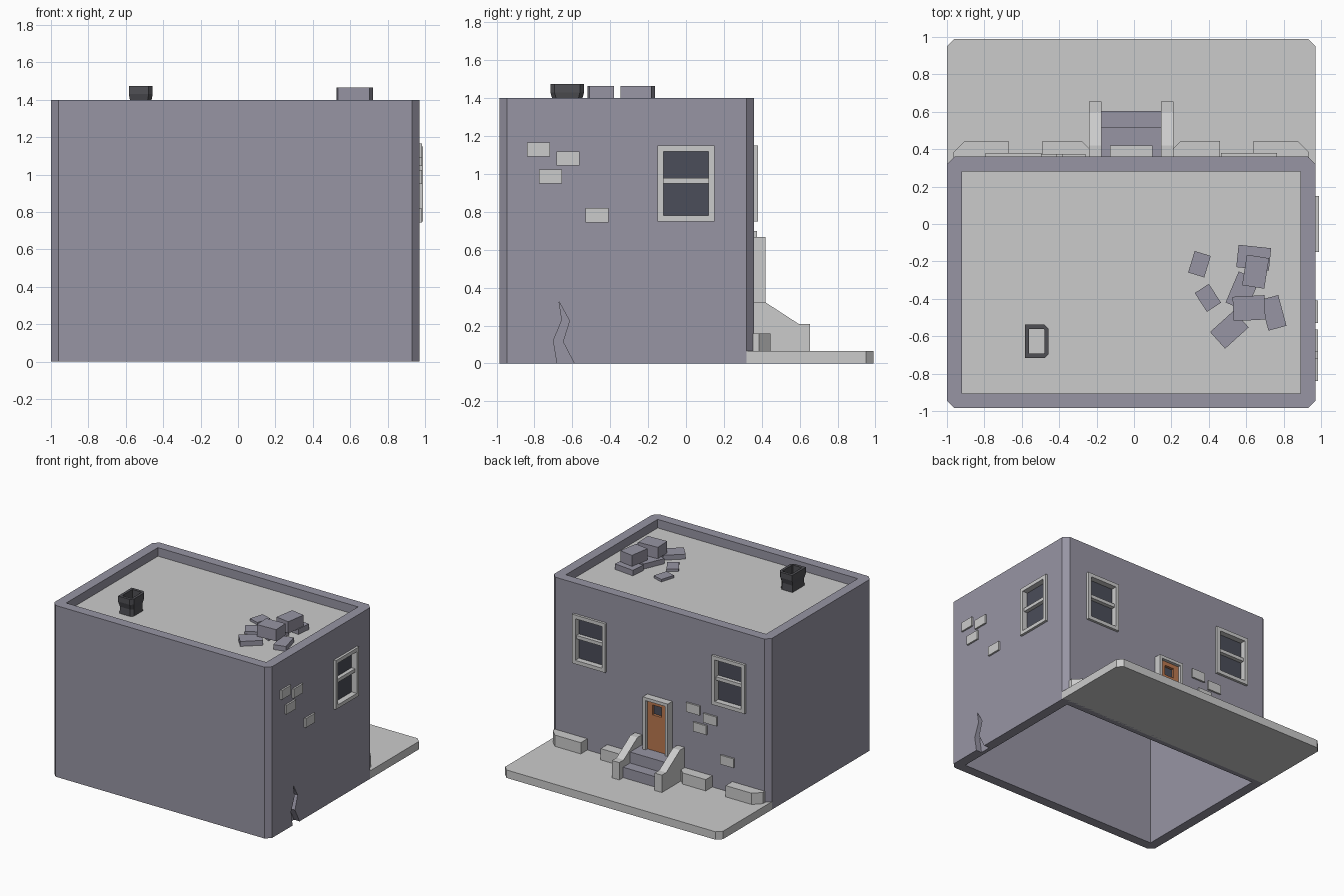
import bpy, bmesh, math
from mathutils import Matrix, Vector

if "Cube" in bpy.data.objects:
    bpy.data.objects.remove(bpy.data.objects["Cube"])

CX = -0.015          # symmetry line of the house
XR, YB = 0.97, 0.36  # outer planes of right and back walls


def mat(name, col):
    m = bpy.data.materials.new(name)
    m.diffuse_color = (*col, 1)
    m.use_nodes = True
    m.node_tree.nodes["Principled BSDF"].inputs["Base Color"].default_value = m.diffuse_color
    return m


WALL = mat("wall_grey", (0.31, 0.30, 0.37))
GLASS = mat("dark_glass", (0.07, 0.075, 0.10))
DARK = mat("soot", (0.08, 0.08, 0.09))
WOOD = mat("door_orange", (0.50, 0.19, 0.08))


def finish(name, bm, material=None):
    bmesh.ops.recalc_face_normals(bm, faces=bm.faces)
    me = bpy.data.meshes.new(name)
    bm.to_mesh(me)
    bm.free()
    ob = bpy.data.objects.new(name, me)
    bpy.context.collection.objects.link(ob)
    if material:
        me.materials.append(material)
    return ob


def boxes(name, items, material=None):
    """One object from boxes given as (x0, x1, y0, y1, z0, z1)."""
    bm = bmesh.new()
    for x0, x1, y0, y1, z0, z1 in items:
        m = Matrix.Translation(((x0 + x1) / 2, (y0 + y1) / 2, (z0 + z1) / 2))
        m = m @ Matrix.Diagonal((abs(x1 - x0), abs(y1 - y0), abs(z1 - z0), 1))
        bmesh.ops.create_cube(bm, size=1, matrix=m)
    return finish(name, bm, material)


def prism(name, pts, offset, material=None):
    """Extrude a closed polygon of 3D points by an offset."""
    bm = bmesh.new()
    f = bm.faces.new([bm.verts.new(p) for p in pts])
    r = bmesh.ops.extrude_face_region(bm, geom=[f], use_keep_orig=True)
    vs = [v for v in r["geom"] if isinstance(v, bmesh.types.BMVert)]
    bmesh.ops.translate(bm, verts=vs, vec=Vector(offset))
    return finish(name, bm, material)


def cut(ob, cutter):
    md = ob.modifiers.new("cut", "BOOLEAN")
    md.operation, md.solver, md.object = "DIFFERENCE", "EXACT", cutter
    cutter.hide_render = True
    bpy.context.view_layer.objects.active = ob
    bpy.ops.object.modifier_apply(modifier=md.name)
    bpy.data.objects.remove(cutter)


def on_wall(side, u0, u1, d0, d1, z0, z1):
    """Box on a wall: u runs along it, d is distance outward."""
    if side == "right":
        return (XR + d0, XR + d1, u0, u1, z0, z1)
    return (u0, u1, YB + d0, YB + d1, z0, z1)


# hollow walls with chamfered corners
c = 0.04
x0, x1, y0, y1 = -1, XR, -0.985, YB
walls = prism("walls", [(x0 + c, y0, 0), (x1 - c, y0, 0), (x1, y0 + c, 0), (x1, y1 - c, 0),
                        (x1 - c, y1, 0), (x0 + c, y1, 0), (x0, y1 - c, 0), (x0, y0 + c, 0)],
              (0, 0, 1.4), WALL)
cut(walls, boxes("interior_cutter", [(-0.92, 0.89, -0.905, 0.28, -0.2, 1.6)]))

# crack at the foot of the right wall
crack = [(-0.68, -0.05), (-0.68, 0), (-0.70, 0.12), (-0.655, 0.23), (-0.67, 0.325),
         (-0.615, 0.225), (-0.65, 0.115), (-0.59, 0), (-0.59, -0.05)]
cut(walls, prism("crack_cutter", [(XR - 0.05, y, z) for y, z in crack], (0.2, 0, 0)))

# flat roof and paved yard
boxes("roof", [(-0.93, 0.90, -0.915, 0.29, 1.31, 1.33)])
prism("yard_slab", [(-1, 0.32, 0), (XR, 0.32, 0), (XR, 0.95, 0), (XR - c, 0.99, 0),
                    (-1 + c, 0.99, 0), (-1, 0.95, 0)], (0, 0, 0.065))

# recessed windows
for i, (side, u) in enumerate([("right", 0.0), ("back", 0.615), ("back", -0.645)]):
    a, b, lo, hi, t = u - 0.15, u + 0.15, 0.75, 1.15, 0.03
    cut(walls, boxes("window_cutter", [on_wall(side, a + 0.01, b - 0.01, -0.03, 0.1, lo + 0.01, hi - 0.01)]))
    boxes(f"window_frame_{i}", [on_wall(side, *r) for r in (
        (a, a + t, -0.03, 0.02, lo, hi), (b - t, b, -0.03, 0.02, lo, hi),
        (a + t, b - t, -0.03, 0.02, lo, lo + t), (a + t, b - t, -0.03, 0.02, hi - t, hi),
        (a + t, b - t, -0.03, 0.005, 0.95, 0.978))])
    boxes(f"window_glass_{i}", [on_wall(side, a + t, b - t, -0.035, -0.027, lo + t, hi - t)], GLASS)

# exposed bricks: same pattern on both walls
pattern = [(0, 0), (0.155, -0.047), (0.063, -0.143), (0.31, -0.347)]
for side, u, top, s in (("right", -0.84, 1.167, 1), ("back", -0.26, 0.70, -1)):
    boxes(f"bricks_{side}", [on_wall(side, u + s * du, u + s * (du + 0.122), -0.01, 0.014,
                                     top + dz - 0.075, top + dz) for du, dz in pattern])

# door with frame and small window
a, b, t = CX - 0.113, CX + 0.113, 0.025
boxes("door_frame", [(a, a + t, 0.35, 0.42, 0.2, 0.668), (b - t, b, 0.35, 0.42, 0.2, 0.668),
                     (a + t, b - t, 0.35, 0.42, 0.643, 0.668)])
door = boxes("door", [(a + t, b - t, 0.35, 0.395, 0.235, 0.643)], WOOD)
cut(door, boxes("door_cutter", [(CX - 0.042, CX + 0.042, 0.37, 0.5, 0.53, 0.61)]))
boxes("door_glass", [(CX - 0.042, CX + 0.042, 0.365, 0.373, 0.53, 0.61)], GLASS)

# steps and sloped side walls
boxes("steps", [(CX - 0.16, CX + 0.16, 0.35, 0.515, 0.06, 0.24),
                (CX - 0.16, CX + 0.16, 0.515, 0.605, 0.06, 0.15)], WALL)
rail = [(0.35, 0.06), (0.655, 0.06), (0.655, 0.207), (0.597, 0.207), (0.42, 0.322), (0.35, 0.322)]
for s in (-1, 1):
    prism(f"step_wall_{s}", [(CX + s * 0.16, y, z) for y, z in rail], (s * 0.065, 0, 0))

# foundation stones, mirrored, with one cut corner each
for s in (-1, 1):
    for n, (near, far, outer, k) in enumerate([(0.225, 0.475, False, 0.04), (0.655, 0.95, True, 0.06)]):
        if outer:
            p = [(near, 0.35), (near, 0.445), (far - k, 0.445), (far, 0.445 - k), (far, 0.35)]
        else:
            p = [(near, 0.35), (near, 0.445 - k), (near + k, 0.445), (far, 0.445), (far, 0.35)]
        prism(f"foundation_stone_{n}_{s}", [(CX + s * x, y, 0.06) for x, y in p], (0, 0, 0.097))

# flared hollow chimney, cut corners on one side
bm = bmesh.new()


def ring(hx, hy, z, k):
    pts = [(-hx, -hy), (hx - k, -hy), (hx, -hy + k), (hx, hy - k), (hx - k, hy), (-hx, hy)]
    return [bm.verts.new((-0.52 + x, -0.627 + y, z)) for x, y in pts]


rings = [ring(*r) for r in ((0.058, 0.078, 1.33, 0.02), (0.055, 0.075, 1.385, 0.02),
                            (0.064, 0.089, 1.43, 0.022), (0.064, 0.089, 1.475, 0.022),
                            (0.042, 0.066, 1.475, 0.004), (0.042, 0.066, 1.33, 0.004))]
for lo, hi in zip(rings, rings[1:] + rings[:1]):
    for i in range(6):
        j = (i + 1) % 6
        bm.faces.new((lo[i], lo[j], hi[j], hi[i]))
finish("chimney", bm, DARK)

# rubble on the roof: x, y, width, depth, angle, bottom, top
rubble = [(0.35, -0.215, 0.09, 0.12, -17, 1.33, 1.35), (0.395, -0.395, 0.09, 0.12, 33, 1.33, 1.35),
          (0.64, -0.18, 0.175, 0.12, -6, 1.33, 1.375), (0.65, -0.255, 0.12, 0.165, -9, 1.37, 1.465),
          (0.58, -0.36, 0.12, 0.18, -23, 1.33, 1.372), (0.615, -0.45, 0.17, 0.13, 3, 1.37, 1.465),
          (0.745, -0.475, 0.10, 0.17, 15, 1.33, 1.37), (0.51, -0.565, 0.17, 0.12, 42, 1.33, 1.37)]
for i, (x, y, w, d, ang, lo, hi) in enumerate(rubble):
    ob = boxes(f"rubble_{i}", [(-w / 2, w / 2, -d / 2, d / 2, lo, hi)], WALL)
    ob.location = (x, y, 0)
    ob.rotation_euler.z = math.radians(ang)
